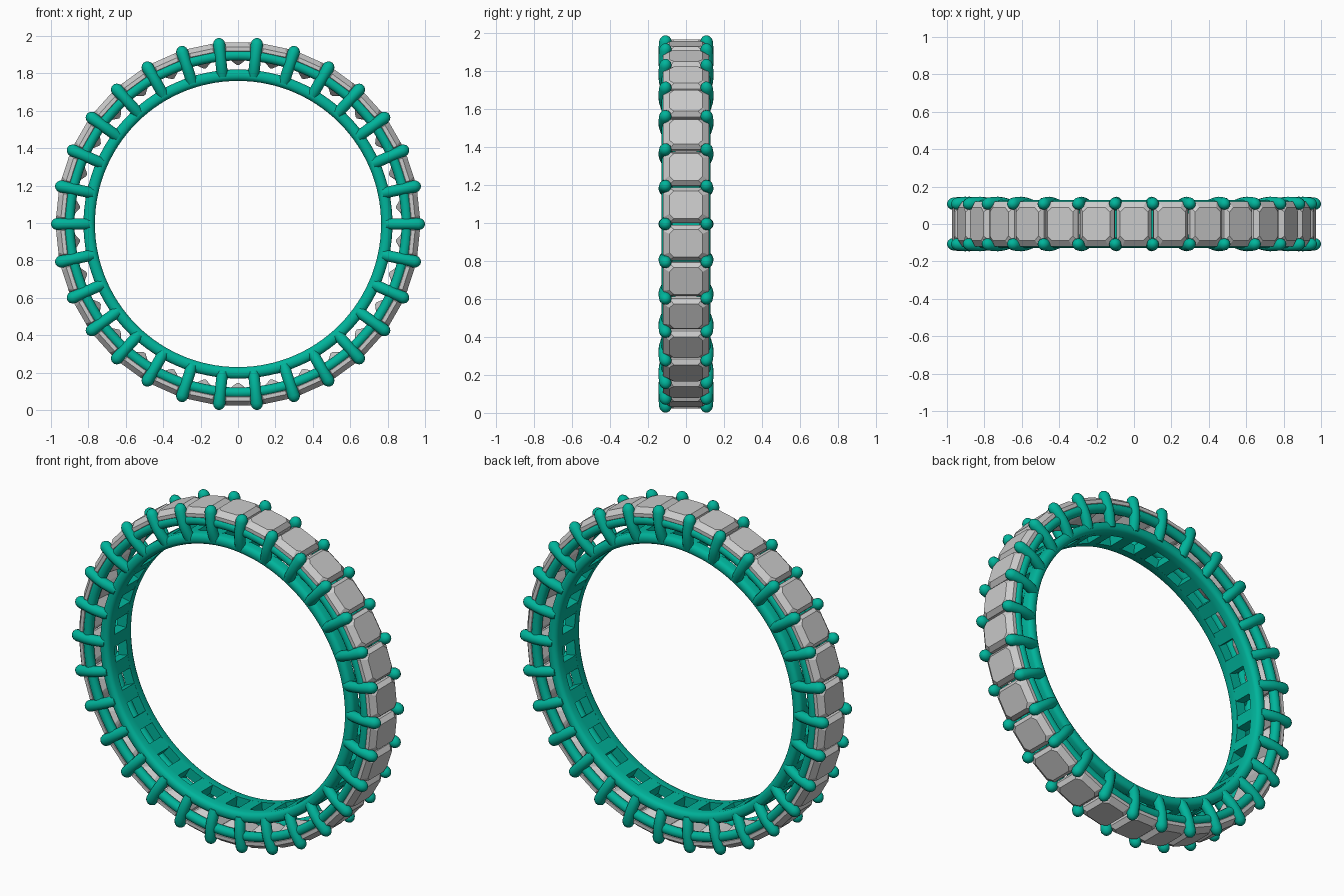
import bpy, bmesh, math
from mathutils import Vector

if "Cube" in bpy.data.objects:
    bpy.data.objects.remove(bpy.data.objects["Cube"])

N, CZ = 30, 0.995
STEP = 2 * math.pi / N
green = bpy.data.materials.new("green_metal")
green.diffuse_color = (0.0, 0.46, 0.33, 1)
green.use_nodes = True
green.node_tree.nodes["Principled BSDF"].inputs["Base Color"].default_value = green.diffuse_color


def polar(a, r, t=0.0, y=0.0):
    """Point at angle a, radius r, tangential offset t and depth y."""
    c, s = math.cos(a), math.sin(a)
    return Vector((r * c - t * s, y, CZ + r * s + t * c))


def finish(name, bm, mat=None, smooth=True):
    bmesh.ops.recalc_face_normals(bm, faces=bm.faces)
    me = bpy.data.meshes.new(name)
    bm.to_mesh(me)
    bm.free()
    ob = bpy.data.objects.new(name, me)
    bpy.context.collection.objects.link(ob)
    if mat:
        me.materials.append(mat)
    if smooth:
        bpy.ops.object.select_all(action='DESELECT')
        ob.select_set(True)
        bpy.context.view_layer.objects.active = ob
        bpy.ops.object.shade_smooth_by_angle(angle=math.radians(40))
    return ob


def lathe(name, profile, seg=120):
    """Closed (radius, y) profile swept around the finger axis."""
    bm = bmesh.new()
    rings = [[bm.verts.new(polar(2 * math.pi * i / seg, r, 0, y)) for r, y in profile]
             for i in range(seg)]
    n = len(profile)
    for i in range(seg):
        a, b = rings[i], rings[(i + 1) % seg]
        for j in range(n):
            k = (j + 1) % n
            bm.faces.new((a[j], a[k], b[k], b[j]))
    return finish(name, bm, green)


def loft(bm, loops):
    """Skin a stack of equal-length loops and cap both ends."""
    vs = [[bm.verts.new(p) for p in loop] for loop in loops]
    n = len(vs[0])
    for a, b in zip(vs, vs[1:]):
        for j in range(n):
            k = (j + 1) % n
            bm.faces.new((a[j], a[k], b[k], b[j]))
    bm.faces.new(vs[0])
    bm.faces.new(vs[-1])


# Inner band edges and outer gallery rails, front and back
for side, tag in ((-1, "front"), (1, "back")):
    band = [(0.765, 0.055), (0.765, 0.095), (0.772, 0.108), (0.785, 0.116),
            (0.805, 0.116), (0.82, 0.108), (0.826, 0.095), (0.826, 0.055)]
    lathe("inner_band_" + tag, [(r, side * y) for r, y in band])
    rail = [(0.902 + 0.028 * math.cos(k * math.pi / 6),
             side * (0.1 + 0.028 * math.sin(k * math.pi / 6))) for k in range(12)]
    lathe("gallery_rail_" + tag, rail)

# Cross bars joining the two band edges under each prong pair
bm = bmesh.new()
for i in range(N):
    a = i * STEP
    loft(bm, [[polar(a, r, t, y) for r, t in
               ((0.765, -0.036), (0.826, -0.036), (0.826, 0.036), (0.765, 0.036))]
              for y in (-0.06, 0.06)])
finish("band_cross_bars", bm, green, smooth=False)

# Bowed prongs with rounded tips: (radius from centre, y, thickness)
PRONG = [(0.79, 0.092, 0.030), (0.82, 0.103, 0.030), (0.86, 0.112, 0.030),
         (0.90, 0.116, 0.030), (0.935, 0.113, 0.031), (0.965, 0.109, 0.033),
         (0.981, 0.108, 0.029), (0.993, 0.107, 0.019), (0.999, 0.107, 0.007)]
bm = bmesh.new()
for i in range(N):
    for side in (-1, 1):
        loft(bm, [[polar(i * STEP, r, w * math.cos(k * math.pi / 6),
                         side * y + w * math.sin(k * math.pi / 6)) for k in range(12)]
                  for r, y, w in PRONG])
finish("prongs", bm, green)

# Step-cut stones: (radius, half width, half depth, corner cut)
STONE = [(0.850, 0.006, 0.010, 0.002), (0.885, 0.052, 0.070, 0.016),
         (0.925, 0.093, 0.120, 0.030), (0.945, 0.093, 0.120, 0.030),
         (0.971, 0.074, 0.088, 0.024)]
bm = bmesh.new()
for i in range(N):
    a = (i + 0.5) * STEP
    loops = []
    for r, w, d, c in STONE:
        pts = [(w, d - c), (w - c, d), (c - w, d), (-w, d - c),
               (-w, c - d), (c - w, -d), (w - c, -d), (w, c - d)]
        loops.append([polar(a, r, t, y) for t, y in pts])
    loft(bm, loops)
finish("stones", bm, smooth=False)
